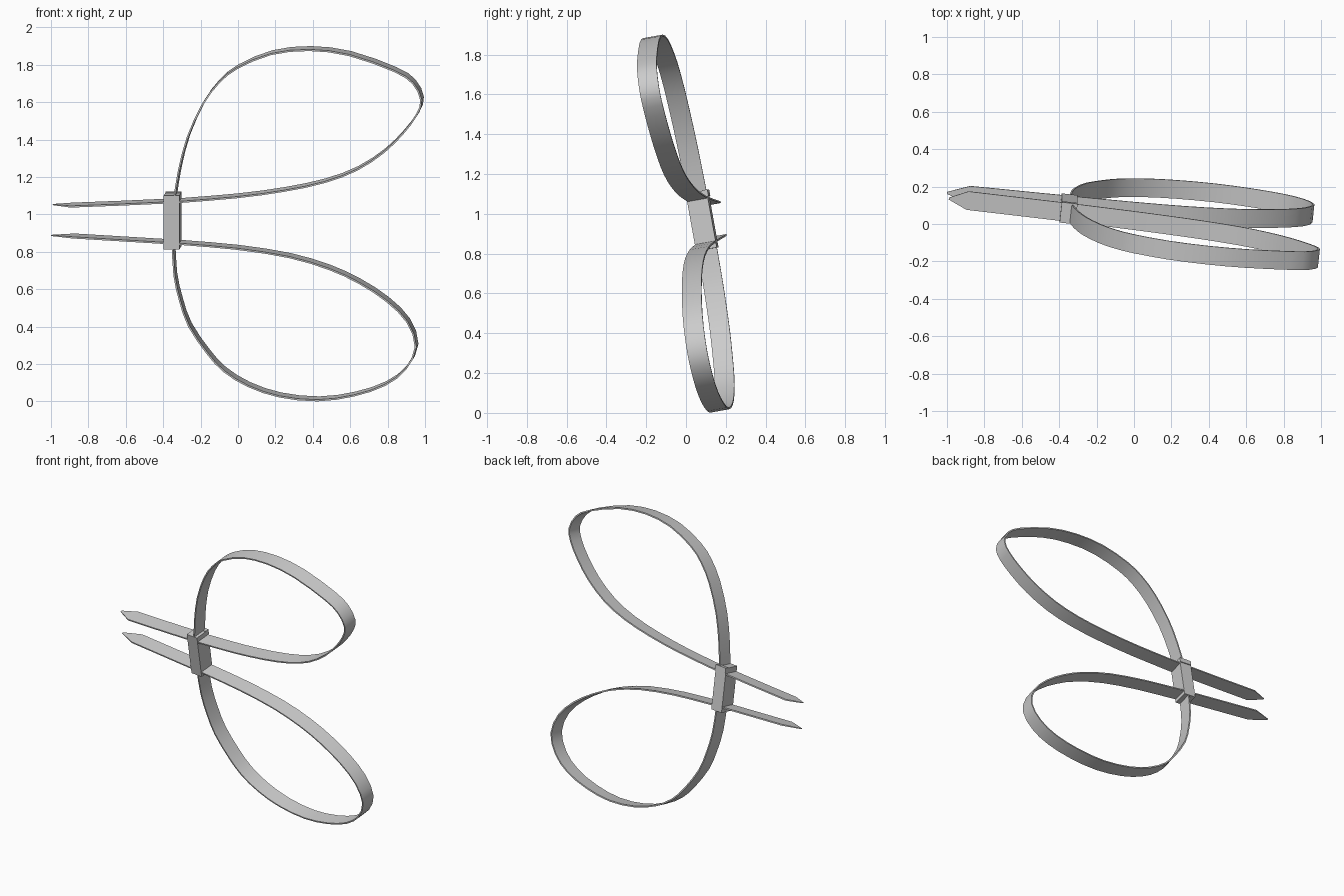
import bpy
import bmesh
import math
from mathutils import Vector

# Remove the default cube
cube = bpy.data.objects.get("Cube")
if cube:
    bpy.data.objects.remove(cube, do_unlink=True)

# Single plastic colour
plastic = bpy.data.materials.new("light_grey_plastic")
plastic.use_nodes = True
colour = (0.6, 0.6, 0.6, 1)
plastic.diffuse_color = colour
plastic.node_tree.nodes["Principled BSDF"].inputs["Base Color"].default_value = colour

LEAN_X, LEAN_Z = 0.11, 0.18
HALF_WIDTH = 0.049
THICKNESS = 0.009


def place(x, depth, z):
    """Put a point of the flat layout on the leaning plane of the cuffs."""
    y = 0.075 - LEAN_X * (x + 0.35) - LEAN_Z * (z - 1)
    return Vector((x + LEAN_X * depth, y + depth, z + LEAN_Z * depth))


def finish(name, bm, smooth):
    bmesh.ops.recalc_face_normals(bm, faces=bm.faces[:])
    mesh = bpy.data.meshes.new(name)
    bm.to_mesh(mesh)
    bm.free()
    mesh.materials.append(plastic)
    obj = bpy.data.objects.new(name, mesh)
    bpy.context.collection.objects.link(obj)
    if smooth:
        bpy.ops.object.select_all(action="DESELECT")
        obj.select_set(True)
        bpy.context.view_layer.objects.active = obj
        bpy.ops.object.shade_smooth_by_angle(angle=math.radians(35))


def smooth_path(points, steps=2):
    """Pass a rounded curve through the given points."""
    pts = [Vector(p) for p in points]
    pts = [2 * pts[0] - pts[1]] + pts + [2 * pts[-1] - pts[-2]]
    path = []
    for a, b, c, d in zip(pts, pts[1:], pts[2:], pts[3:]):
        for i in range(steps):
            t = i / steps
            path.append(0.5 * (2 * b + (c - a) * t
                               + (2 * a - 5 * b + 4 * c - d) * t ** 2
                               + (3 * b - a - 3 * c + d) * t ** 3))
    path.append(pts[-2])
    return path


def strap(name, loop, tail):
    """Sweep a flat band around the loop and out to a pointed tail."""
    path = smooth_path(loop) + [Vector(p) for p in tail]
    bm = bmesh.new()
    rings = []
    for i, p in enumerate(path):
        before, after = path[max(i - 1, 0)], path[min(i + 1, len(path) - 1)]
        along = (after - before).normalized()
        side = Vector((-along.y, along.x)) * THICKNESS / 2
        half = HALF_WIDTH
        if i == len(path) - 1:
            half, side = HALF_WIDTH * 0.1, side * 0.5
        corners = [(1, 1), (1, -1), (-1, -1), (-1, 1)]
        rings.append([bm.verts.new(place(p.x + s * side.x, d * half, p.y + s * side.y))
                      for s, d in corners])
    for r, q in zip(rings, rings[1:]):
        for k in range(4):
            n = (k + 1) % 4
            bm.faces.new((r[k], r[n], q[n], q[k]))
    bm.faces.new(rings[0])
    bm.faces.new(rings[-1])
    finish(name, bm, True)


def block(name, xs, depths, zs):
    bm = bmesh.new()
    bmesh.ops.create_cube(bm, size=1)
    for v in bm.verts:
        v.co = place(xs[v.co.x > 0], depths[v.co.y > 0], zs[v.co.z > 0])
    finish(name, bm, False)


# Upper and lower cuff straps
strap("upper_strap",
      [(-.338, 1.08), (-.312, 1.24), (-.265, 1.42), (-.185, 1.595), (-.1, 1.71), (0, 1.79),
       (.18, 1.865), (.385, 1.887), (.6, 1.86), (.84, 1.775), (.94, 1.71), (.984, 1.62),
       (.96, 1.54), (.89, 1.445), (.786, 1.342), (.64, 1.246), (.465, 1.18),
       (.25, 1.134), (0, 1.1), (-.3, 1.075)],
      [(-.63, 1.06), (-.89, 1.05), (-.99, 1.053)])
strap("lower_strap",
      [(-.345, .85), (-.335, .68), (-.305, .545), (-.257, .41), (-.16, .267), (-.07, .17),
       (.06, .09), (.225, .035), (.43, .014), (.625, .04), (.79, .096), (.9, .18),
       (.955, .3), (.91, .433), (.8, .545), (.652, .642), (.49, .717),
       (.278, .78), (0, .824), (-.3, .85)],
      [(-.63, .87), (-.88, .885), (-1, .888)])

# Locking head with a slim lip at its upper end
block("locking_head", (-.392, -.308), (-.052, .052), (.822, 1.11))
block("upper_lip", (-.392, -.308), (.03, .057), (1.08, 1.113))
